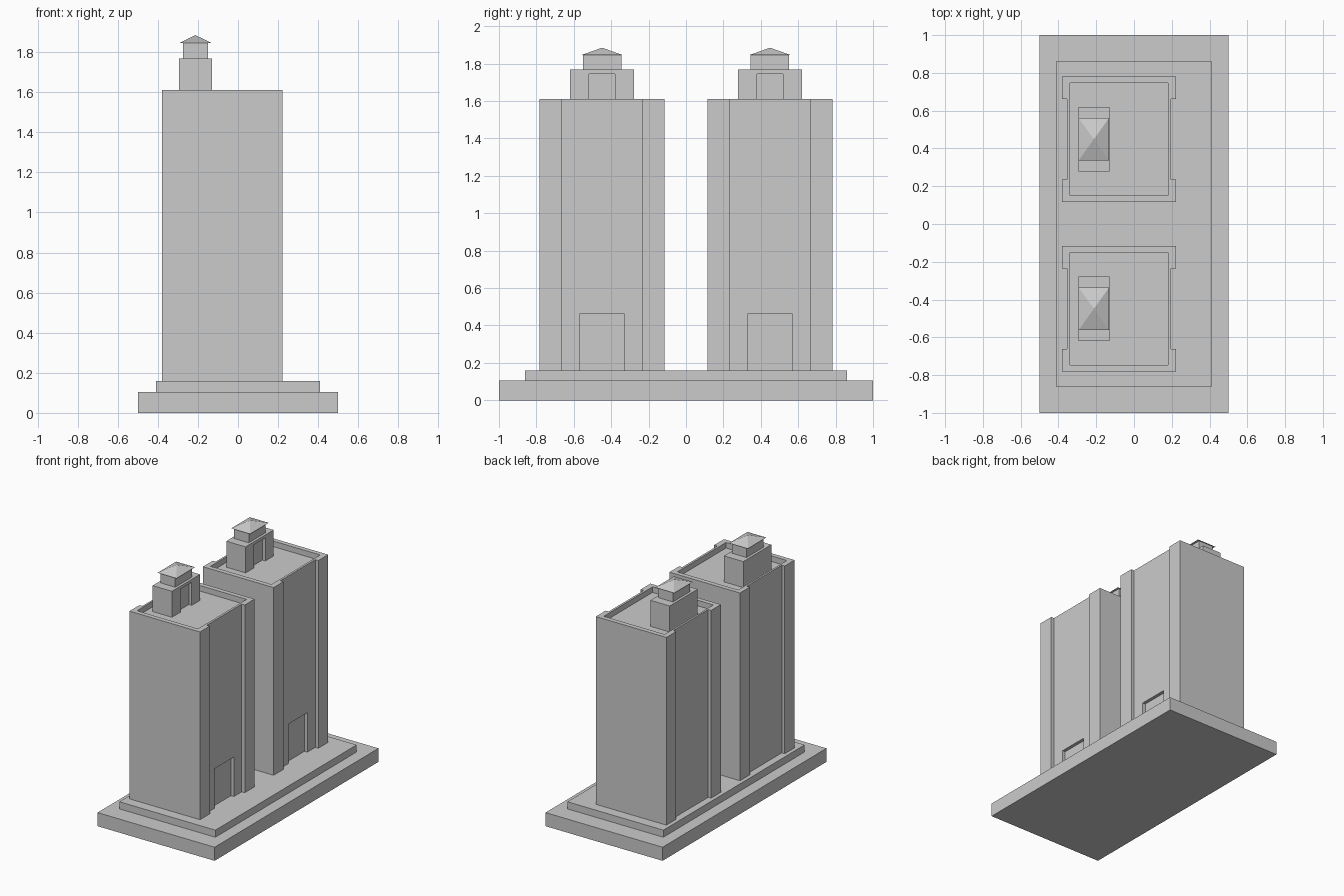
import bpy
import bmesh

if "Cube" in bpy.data.objects:
    bpy.data.objects.remove(bpy.data.objects["Cube"])


def prism(name, pts, z0, z1):
    """Extrude a flat outline from z0 up to z1."""
    bm = bmesh.new()
    face = bm.faces.new([bm.verts.new((x, y, z0)) for x, y in pts])
    top = bmesh.ops.extrude_face_region(bm, geom=[face])["geom"]
    for v in top:
        if isinstance(v, bmesh.types.BMVert):
            v.co.z = z1
    bmesh.ops.recalc_face_normals(bm, faces=bm.faces)
    mesh = bpy.data.meshes.new(name)
    bm.to_mesh(mesh)
    bm.free()
    ob = bpy.data.objects.new(name, mesh)
    bpy.context.collection.objects.link(ob)
    return ob


def box(name, x0, x1, y0, y1, z0, z1):
    return prism(name, [(x0, y0), (x1, y0), (x1, y1), (x0, y1)], z0, z1)


def cut(ob, cutter):
    """Subtract the cutter, then discard it."""
    mod = ob.modifiers.new("cut", "BOOLEAN")
    mod.operation = "DIFFERENCE"
    mod.solver = "EXACT"
    mod.object = cutter
    bpy.ops.object.select_all(action="DESELECT")
    bpy.context.view_layer.objects.active = ob
    ob.select_set(True)
    bpy.ops.object.modifier_apply(modifier=mod.name)
    bpy.data.objects.remove(cutter)


# Stepped base
box("base_slab", -0.5, 0.5, -1, 1, 0, 0.105)
box("base_step", -0.41, 0.41, -0.862, 0.862, 0.105, 0.16)

for side, c in (("front", -0.449), ("back", 0.449)):
    # Tower with corner piers standing proud of both long walls
    w, p = 0.333, 0.213
    outline = [(-0.38, -w), (0.223, -w), (0.223, -p), (0.197, -p),
               (0.197, p), (0.223, p), (0.223, w), (-0.38, w),
               (-0.38, p), (-0.355, p), (-0.355, -p), (-0.38, -p)]
    tower = prism(side + "_tower", [(x, y + c) for x, y in outline], 0.16, 1.61)

    # Sunken roof behind the parapet, and the entrance recess
    cut(tower, box("roof_cutter", -0.34, 0.18, c - 0.297, c + 0.297, 1.567, 1.7))
    cut(tower, box("door_cutter", 0.172, 0.3, c - 0.117, c + 0.117, 0.1, 0.465))

    # Rooftop stair house with a recessed doorway
    house = box(side + "_stair_house", -0.295, -0.13, c - 0.171, c + 0.171, 1.567, 1.768)
    cut(house, box("door_cutter", -0.155, 0, c - 0.07, c + 0.07, 1.5, 1.745))

    # Lantern block and pyramid cap
    box(side + "_lantern", -0.275, -0.15, c - 0.103, c + 0.103, 1.768, 1.845)
    bpy.ops.mesh.primitive_cone_add(vertices=4, radius1=2 ** 0.5, radius2=0, depth=1,
                                    rotation=(0, 0, 0.78539816), location=(0, 0, 0))
    cap = bpy.context.object
    cap.name = side + "_cap"
    bpy.ops.object.transform_apply(location=False, rotation=True, scale=False)
    cap.scale = (0.081, 0.113, 0.04)
    cap.location = (-0.2125, c, 1.865)
